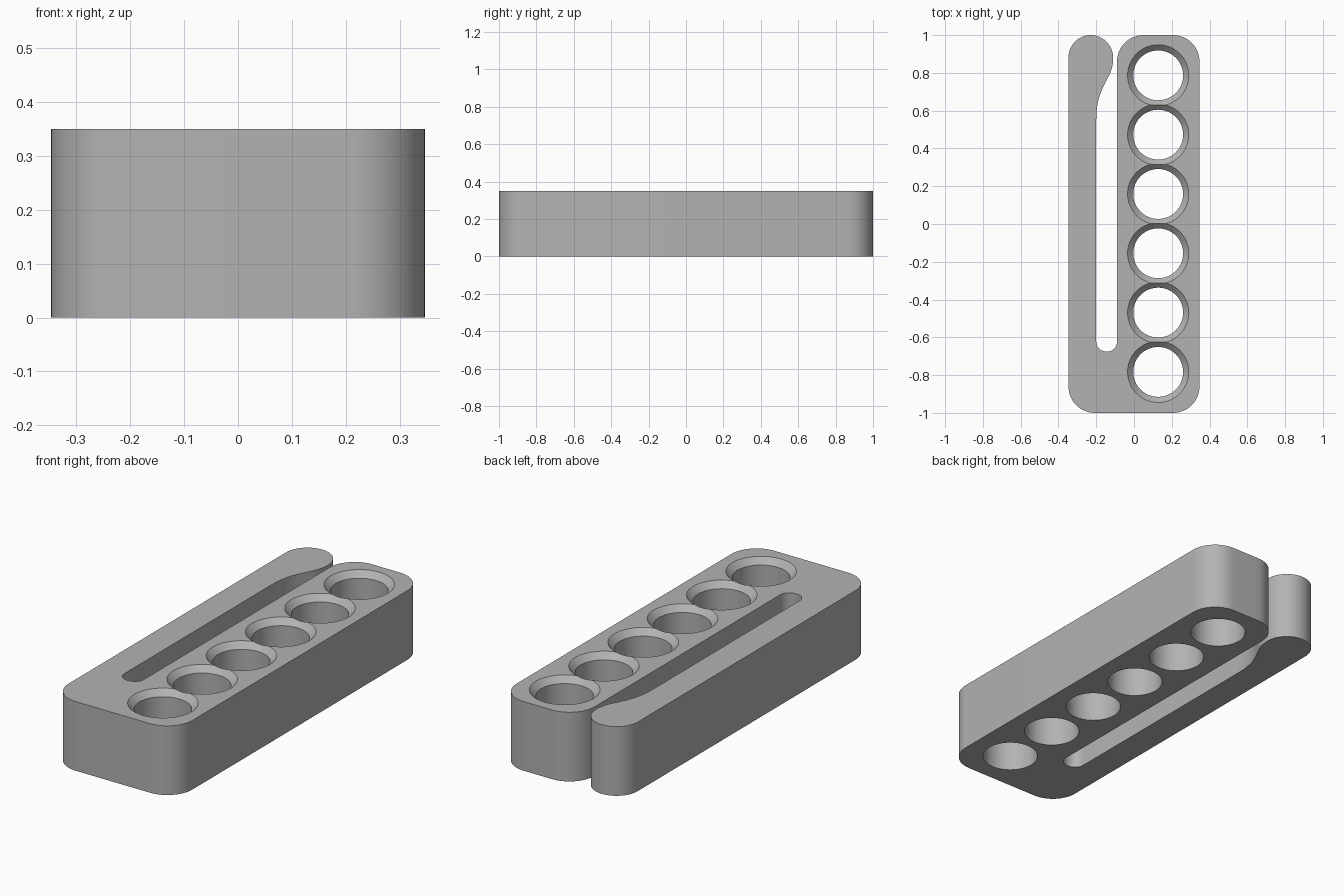
import bpy, bmesh
from math import pi, sin, cos, radians
from mathutils import Vector
from mathutils.geometry import interpolate_bezier

cube = bpy.data.objects.get("Cube")
if cube:
    bpy.data.objects.remove(cube)

HEIGHT, HALF_W = 0.35, 0.347
CORNER, TIP, SLOT_R = 0.14, 0.118, 0.052
SLOT_L, SLOT_R_X, SLOT_END = -0.2, -0.09, -0.675

grey = bpy.data.materials.new("grey plastic")
grey.use_nodes = True
colour = (0.45, 0.45, 0.45, 1)
grey.diffuse_color = colour
grey.node_tree.nodes["Principled BSDF"].inputs["Base Color"].default_value = colour


def arc(cx, cy, r, start, end, steps=14):
    angles = [radians(start + (end - start) * i / steps) for i in range(steps + 1)]
    return [(cx + r * cos(a), cy + r * sin(a)) for a in angles]


def make_object(name, bm):
    bmesh.ops.recalc_face_normals(bm, faces=bm.faces)
    mesh = bpy.data.meshes.new(name)
    bm.to_mesh(mesh)
    bm.free()
    mesh.materials.append(grey)
    obj = bpy.data.objects.new(name, mesh)
    bpy.context.collection.objects.link(obj)
    return obj


# Outline: block, slot and spring arm with a bulging tip
edge = HALF_W - CORNER
bulge = interpolate_bezier(Vector((-0.11, 0.88, 0)), Vector((-0.11, 0.76, 0)),
                           Vector((SLOT_L, 0.74, 0)), Vector((SLOT_L, 0.55, 0)), 20)
outline = arc(-edge, -1 + CORNER, CORNER, 180, 270)
outline += arc(edge, -1 + CORNER, CORNER, 270, 360)
outline += arc(edge, 1 - CORNER, CORNER, 0, 90)
outline += arc(SLOT_R_X + CORNER, 1 - CORNER, CORNER, 90, 180)
outline += arc(SLOT_R_X - SLOT_R, SLOT_END + SLOT_R, SLOT_R, 360, 270, 8)
outline += arc(SLOT_L + SLOT_R, SLOT_END + SLOT_R, SLOT_R, 270, 180, 8)
outline += [(p.x, p.y) for p in reversed(bulge)]
outline += arc(-HALF_W + TIP, 1 - TIP, TIP, 0, 180, 24)

bm = bmesh.new()
base = bm.faces.new([bm.verts.new((x, y, 0)) for x, y in outline])
ext = bmesh.ops.extrude_face_region(bm, geom=[base])
top_verts = [g for g in ext["geom"] if isinstance(g, bmesh.types.BMVert)]
bmesh.ops.translate(bm, verts=top_verts, vec=(0, 0, HEIGHT))
bmesh.ops.remove_doubles(bm, verts=bm.verts, dist=0.0005)
body = make_object("holder_body", bm)


# Countersunk through holes
def hole_cutter(y):
    profile = [(0.132, -0.1), (0.132, HEIGHT - 0.03), (0.162, HEIGHT), (0.162, HEIGHT + 0.1)]
    bm = bmesh.new()
    n = 64
    rings = [[bm.verts.new((0.128 + r * cos(2 * pi * i / n), y + r * sin(2 * pi * i / n), z))
              for i in range(n)] for r, z in profile]
    for low, high in zip(rings, rings[1:]):
        for i in range(n):
            j = (i + 1) % n
            bm.faces.new((low[i], low[j], high[j], high[i]))
    bm.faces.new(rings[0])
    bm.faces.new(rings[-1])
    return make_object("hole_cutter", bm)


bpy.context.view_layer.objects.active = body
body.select_set(True)
for k in range(6):
    cutter = hole_cutter(0.787 - 0.314 * k)
    cutter.hide_render = True
    mod = body.modifiers.new("hole", "BOOLEAN")
    mod.operation = "DIFFERENCE"
    mod.solver = "EXACT"
    mod.object = cutter
    bpy.ops.object.modifier_apply(modifier=mod.name)
    bpy.data.objects.remove(cutter)

bpy.ops.object.shade_smooth_by_angle(angle=radians(25))
